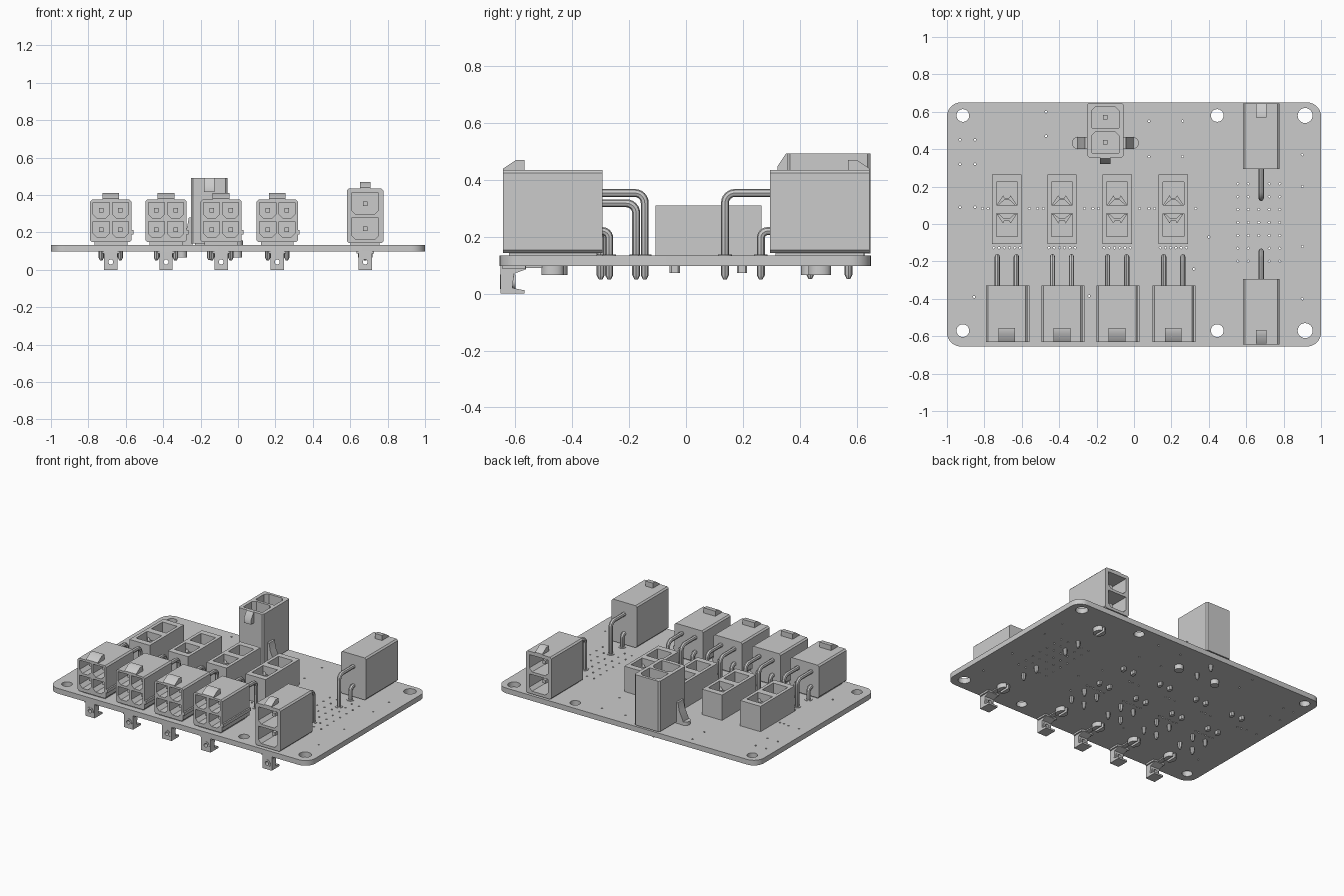
import bpy, bmesh, math
from mathutils import Matrix, Vector

if "Cube" in bpy.data.objects:
    bpy.data.objects.remove(bpy.data.objects["Cube"])

grey = bpy.data.materials.new("plain_grey")
grey.use_nodes = True
grey.diffuse_color = (0.6, 0.6, 0.6, 1)
grey.node_tree.nodes["Principled BSDF"].inputs["Base Color"].default_value = (0.6, 0.6, 0.6, 1)

TOP, BOTTOM, TIP = 0.134, 0.098, 0.05
MAP = {"xy": lambda u, v, w: (u, v, w),
       "xz": lambda u, v, w: (u, w, v),
       "yz": lambda u, v, w: (w, u, v)}
made = []


def rect(u0, u1, v0, v1, c=0.0, r=1):
    """Rectangle outline, with corners cut (r=1) or rounded (r>1)."""
    if c == 0:
        return [(u0, v0), (u1, v0), (u1, v1), (u0, v1)]
    pts = []
    for k, (u, v) in enumerate([(u1 - c, v1 - c), (u0 + c, v1 - c), (u0 + c, v0 + c), (u1 - c, v0 + c)]):
        for i in range(r + 1):
            a = (k + i / r) * math.pi / 2
            pts.append((u + c * math.cos(a), v + c * math.sin(a)))
    return pts


def circle(u, v, r, n=24):
    return [(u + r * math.cos(2 * math.pi * i / n), v + r * math.sin(2 * math.pi * i / n)) for i in range(n)]


def prisms(name, outlines, lo, hi, plane="xy"):
    """One object made of flat outlines extruded from lo to hi."""
    bm = bmesh.new()
    for pts in outlines:
        a = [bm.verts.new(MAP[plane](u, v, lo)) for u, v in pts]
        b = [bm.verts.new(MAP[plane](u, v, hi)) for u, v in pts]
        bm.faces.new(a)
        bm.faces.new(b[::-1])
        for i in range(len(pts)):
            bm.faces.new((a[i - 1], b[i - 1], b[i], a[i]))
    bmesh.ops.recalc_face_normals(bm, faces=bm.faces)
    mesh = bpy.data.meshes.new(name)
    bm.to_mesh(mesh)
    bm.free()
    mesh.materials.append(grey)
    ob = bpy.data.objects.new(name, mesh)
    bpy.context.collection.objects.link(ob)
    made.append(ob)
    return ob


def cut(ob, cutter):
    """Subtract the cutter, then throw it away."""
    mod = ob.modifiers.new("cut", "BOOLEAN")
    mod.operation, mod.object, mod.solver = "DIFFERENCE", cutter, "EXACT"
    bpy.context.view_layer.objects.active = ob
    bpy.ops.object.modifier_apply(modifier=mod.name)
    made.remove(cutter)
    bpy.data.objects.remove(cutter)


def wire(name, path, radius=0.014):
    """Round pin with a tapered tip at the last point."""
    cu = bpy.data.curves.new(name, "CURVE")
    cu.dimensions, cu.bevel_depth, cu.bevel_resolution, cu.use_fill_caps = "3D", radius, 2, True
    path = [Vector(p) for p in path]
    end = (path[-1] - path[-2]).normalized()
    path.insert(-1, path[-1] - end * 0.015)
    sp = cu.splines.new("POLY")
    sp.points.add(len(path) - 1)
    for p, co in zip(sp.points, path):
        p.co = (*co, 1)
    sp.points[-1].radius = 0.45
    tmp = bpy.data.objects.new(name + "_curve", cu)
    bpy.context.collection.objects.link(tmp)
    bpy.context.view_layer.update()
    mesh = bpy.data.meshes.new_from_object(tmp.evaluated_get(bpy.context.evaluated_depsgraph_get()))
    bpy.data.objects.remove(tmp)
    mesh.materials.clear()
    mesh.materials.append(grey)
    ob = bpy.data.objects.new(name, mesh)
    bpy.context.collection.objects.link(ob)
    made.append(ob)


def connector(name, place, cols, width, height, depth, rows, cell, latch, drops=None):
    """Socket opening at local y=0, body towards +y, standing on local z=0."""
    first = len(made)
    w = width / 2
    body = prisms(name + "_body", [rect(-w, w, 0, height, 0.01)], 0, depth, "xz")
    holes = []
    for z in rows:
        for x in cols:
            u, v = cell[0] / 2, cell[1] / 2
            c = 0.022
            holes.append([(x - u + c, z - v), (x + u - c, z - v), (x + u, z - v + c), (x + u, z + v),
                          (x - u, z + v), (x - u, z - v + c)])
    cut(body, prisms("cavities", holes, -0.05, depth * 0.7, "xz"))
    # wedge latch on the top
    prisms(name + "_latch", [[(0, height - 0.005), (0, height + 0.005), (0.045, height + 0.035),
                              (0.075, height + 0.035), (0.075, height - 0.005)]], -latch / 2, latch / 2, "yz")
    # square contacts in the cavities, with wires out of the rear
    prisms(name + "_contacts", [rect(x - 0.012, x + 0.012, z - 0.012, z + 0.012) for x in cols for z in rows],
           0.06, depth, "xz")
    for i, z in enumerate(rows):
        for x in cols:
            if drops:
                y, r, low = drops[i], 0.035 if i else 0.024, TIP - place.translation.z
                bend = [(x, y - r + r * math.sin(t * math.pi / 12), z - r + r * math.cos(t * math.pi / 12))
                        for t in range(7)]
                wire(name + "_wire", [(x, depth - 0.02, z)] + bend + [(x, y, low)])
                prisms(name + "_pad", [circle(x, y, 0.024, 16)],
                       TOP - place.translation.z - 0.002, TOP - place.translation.z + 0.003)
            else:
                wire(name + "_pin", [(x, depth - 0.02, z), (x, depth + 0.09, z)])
    # standoff and split snap peg under lying sockets
    if drops:
        base = place.translation.z
        prisms(name + "_standoff", [rect(-w * 0.8, w * 0.8, 0.02, depth - 0.02)], TOP - base - 0.001, 0.002)
        for s in (-1, 1):
            half = [(s * (0.008 + 0.03 * math.sin(t * math.pi / 8)), 0.175 - 0.04 * math.cos(t * math.pi / 8))
                    for t in range(9)]
            prisms(name + "_peg", [half], 0.066 - base, TOP - base)
    for ob in made[first:]:
        ob.matrix_world = place


# circuit board with mounting holes and small drilled holes
board = prisms("board", [rect(-1, 1, -0.655, 0.65, 0.075, 8)], BOTTOM, TOP)
FUSE_X = (-0.68, -0.385, -0.09, 0.21)
drills = [circle(x, y, r) for x, r in ((-0.915, 0.034), (0.445, 0.034), (0.915, 0.04)) for y in (-0.57, 0.58)]
spots = [(0.555 + 0.056 * i, 0.215 - 0.069 * j) for i in range(5) for j in range(7)
         if not (i == 2 and j in (0, 1, 5, 6))]
spots += [(x, y) for x in (-0.93, -0.85) for y in (0.45, 0.32, 0.09)]
spots += [(x, y) for x in (0.08, 0.26) for y in (0.55, 0.36)]
spots += [(0.9, y) for y in (0.37, 0.2, -0.12, -0.4)]
spots += [(-0.47, 0.6), (-0.47, 0.47), (-0.855, -0.39), (-0.24, -0.385), (0.32, -0.24), (0.4, -0.07)]
spots += [(cx + dx, -0.127) for cx in FUSE_X for dx in (-0.07, -0.042, -0.014, 0.014, 0.042, 0.07)]
spots += [(cx + dx, 0.083) for cx in FUSE_X for dx in (-0.13, -0.1, 0.12)]
drills += [circle(x, y, 0.006, 8) for x, y in spots]
cut(board, prisms("drills", drills, BOTTOM - 0.05, TOP + 0.05))

# four-way sockets along the front edge
for cx in FUSE_X:
    at = Matrix.Translation((cx, -0.632, 0.148))
    connector("four_way_socket", at, (-0.051, 0.051), 0.22, 0.227, 0.302, (0.067, 0.17),
              (0.086, 0.086), 0.09, (0.332, 0.457))
    prisms("socket_rib", [rect(cx + 0.108, cx + 0.12, 0.19, 0.212)], -0.632, -0.33, "xz")

# two-way sockets: front, rear and upright
TWO = ((0,), 0.194, 0.292, 0.35, (0.077, 0.211), (0.145, 0.115), 0.055)
connector("front_two_way_socket", Matrix.Translation((0.68, -0.643, 0.143)), *TWO, (0.373, 0.498))
connector("rear_two_way_socket", Matrix.Translation((0.68, 0.645, 0.143)) @ Matrix.Rotation(math.pi, 4, "Z"),
          *TWO, (0.382, 0.508))
upright = Matrix(((-1, 0, 0, -0.153), (0, 0, -1, 0.648), (0, -1, 0, 0.492), (0, 0, 0, 1)))
connector("upright_socket", upright, *TWO)
prisms("upright_socket_foot", [rect(-0.23, -0.076, 0.38, 0.63)], TOP - 0.001, 0.145)

# sloping ears and pegs beside the upright socket
for s in (-1, 1):
    cx = -0.153
    ear = [(cx + s * u, z) for u, z in ((0.09, TOP), (0.15, TOP), (0.15, 0.16), (0.12, 0.225), (0.11, 0.28), (0.09, 0.28))]
    prisms("ear", [ear], 0.402, 0.464, "xz")
    prisms("ear_foot", [circle(cx + s * 0.147, 0.433, 0.032)], TOP - 0.001, 0.158)
    prisms("ear_peg", [circle(cx + s * 0.147, 0.433, 0.028)], 0.066, TOP)

# clips hanging under the front edge
for cx in FUSE_X + (0.68,):
    clip = prisms("edge_clip", [[(-0.652, 0), (-0.568, 0), (-0.568, 0.012), (-0.61, 0.02), (-0.605, 0.07),
                                 (-0.562, 0.086), (-0.562, BOTTOM), (-0.652, BOTTOM)]], cx - 0.036, cx + 0.036, "yz")
    cut(clip, prisms("clip_hole", [circle(cx, 0.042, 0.02)], -0.7, -0.55, "xz"))
    ring = prisms("clip_ring", [circle(cx, 0.042, 0.026)], -0.654, -0.6, "xz")
    cut(ring, prisms("ring_hole", [circle(cx, 0.042, 0.013)], -0.7, -0.55, "xz"))
    prisms("clip_flange", [rect(cx - 0.046, cx + 0.046, -0.645, -0.565)], 0.086, BOTTOM)
    prisms("clip_arm", [rect(cx - 0.016, cx + 0.016, -0.57, -0.46)], 0.09, BOTTOM)

# fuse holders with two pockets, sprung contacts and solder legs
for cx in FUSE_X:
    holder = prisms("fuse_holder", [rect(cx - 0.078, cx + 0.078, -0.108, 0.265)], TOP - 0.001, 0.31)
    cut(holder, prisms("pockets", [rect(cx - 0.056, cx + 0.056, y, y + 0.122) for y in (-0.067, 0.102)], 0.175, 0.36))
    for s in (-1, 1):
        mid = 0.0785
        spring = [(cx + u, mid + s * v) for u, v in ((-0.054, 0.024), (-0.02, 0.075), (-0.012, 0.06), (0.012, 0.06),
                                                     (0.02, 0.075), (0.054, 0.024), (0.042, 0.024), (0.014, 0.05),
                                                     (-0.014, 0.05), (-0.042, 0.024))]
        prisms("fuse_contact", [spring], 0.17, 0.27)
        y = mid + s * 0.118
        prisms("fuse_leg", [rect(cx + d - 0.012, cx + d + 0.012, y - 0.018, y + 0.018, 0.006) for d in (-0.04, 0.04)],
               0.073, TOP)

# smooth the round parts, keep the edges crisp
bpy.ops.object.select_all(action="DESELECT")
for ob in made:
    ob.select_set(True)
bpy.context.view_layer.objects.active = board
bpy.ops.object.shade_smooth_by_angle(angle=math.radians(35))
